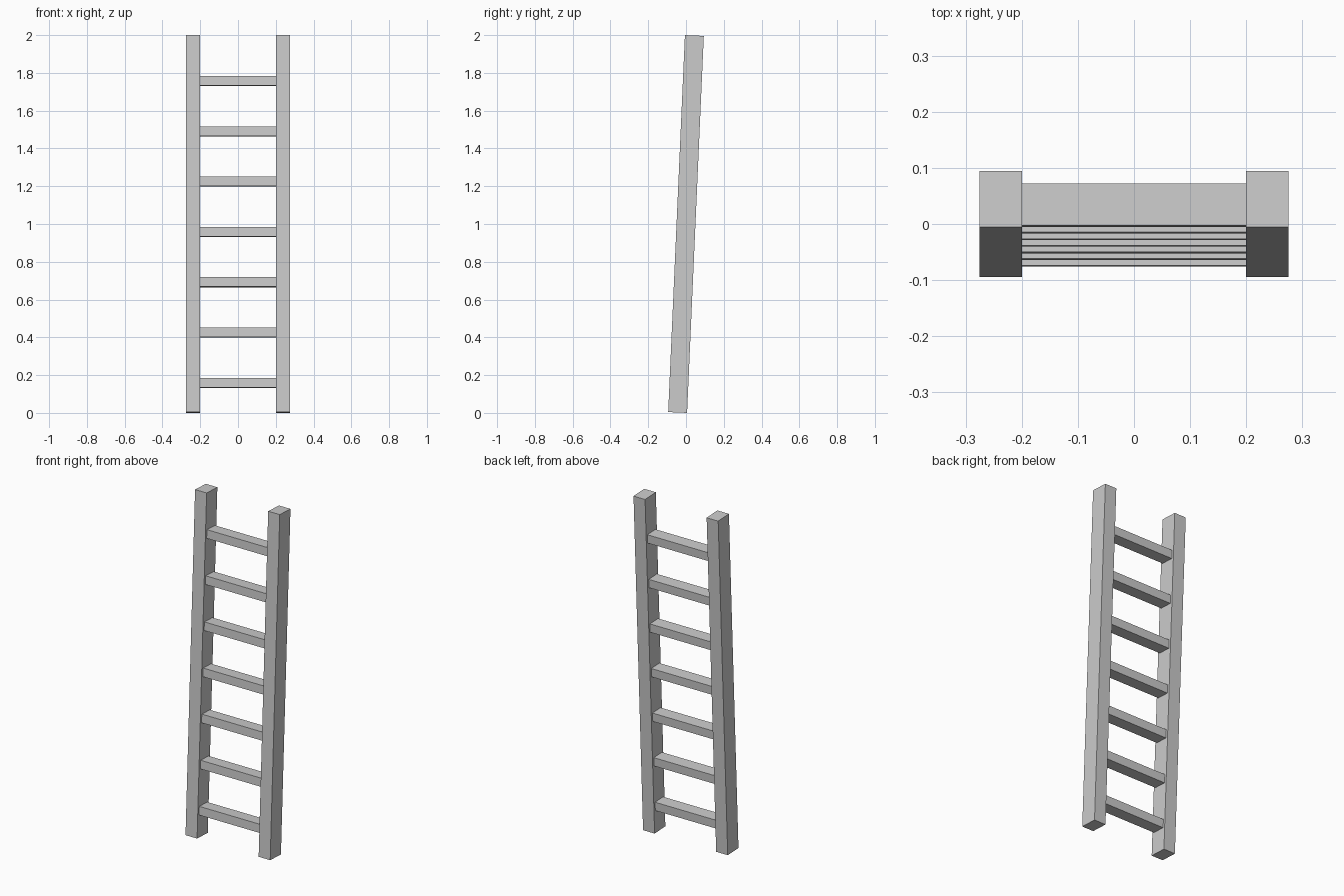
import bpy
import math
from mathutils import Matrix

if "Cube" in bpy.data.objects:
    bpy.data.objects.remove(bpy.data.objects["Cube"])

LEAN = math.radians(2.54)      # ladder leans back towards +y
RAIL = (0.075, 0.10, 1.9975)
RUNG = (0.40, 0.075, 0.05)
RUNG_COUNT = 7

grey = bpy.data.materials.new("plain_grey")
grey.diffuse_color = (0.6, 0.6, 0.6, 1)
grey.use_nodes = True
grey.node_tree.nodes["Principled BSDF"].inputs["Base Color"].default_value = grey.diffuse_color

# Everything is laid out upright, then leaned about the ladder's centre
lean = Matrix.Translation((0, 0, 1)) @ Matrix.Rotation(-LEAN, 4, 'X')


def leaning_box(name, size, centre):
    bpy.ops.mesh.primitive_cube_add(size=1)
    ob = bpy.context.object
    ob.name = name
    ob.data.transform(lean @ Matrix.Translation(centre) @ Matrix.Diagonal((*size, 1)))
    ob.data.materials.append(grey)
    return ob


# Side rails
for side, x in (("left", -0.2375), ("right", 0.2375)):
    leaning_box(side + "_rail", RAIL, (x, 0, 0))

# Evenly spaced rungs between the rails
for i in range(RUNG_COUNT):
    z = (0.159 + 0.2663 * i - 1) / math.cos(LEAN)
    leaning_box(f"rung_{i + 1}", RUNG, (0, 0, z))
